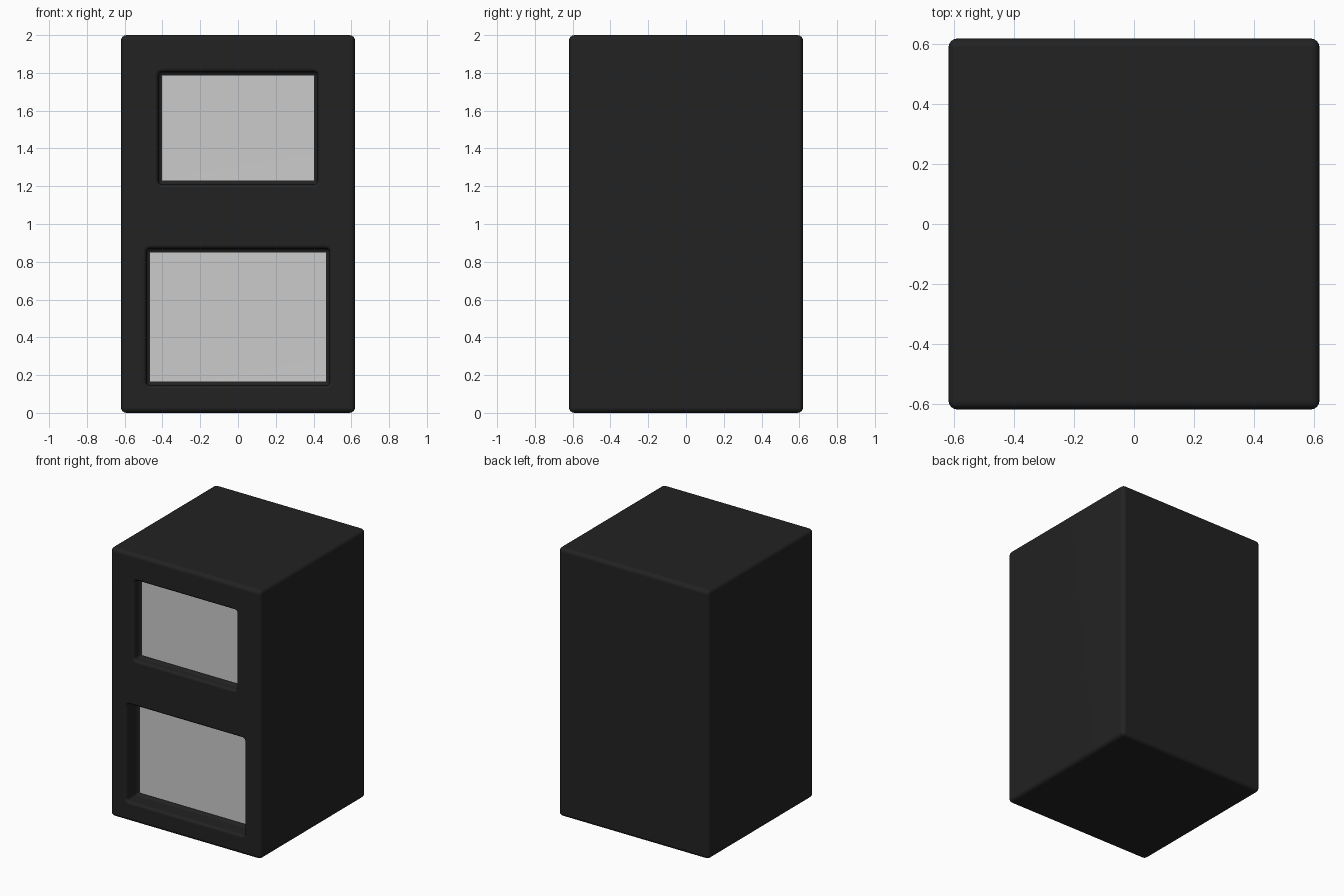
import bpy, bmesh, math

if "Cube" in bpy.data.objects:
    bpy.data.objects.remove(bpy.data.objects["Cube"])

R, SEG = 0.02, 4          # recess fillet radius and segments
HALF, HEIGHT = 0.62, 2.0  # cabinet half width and height
FRONT = -HALF


def material(name, value):
    m = bpy.data.materials.new(name)
    m.diffuse_color = (value, value, value, 1)
    m.use_nodes = True
    m.node_tree.nodes["Principled BSDF"].inputs["Base Color"].default_value = m.diffuse_color
    return m


black = material("matte black", 0.016)
grey = material("light grey", 0.6)


def new_object(name, bm):
    bmesh.ops.recalc_face_normals(bm, faces=bm.faces)
    me = bpy.data.meshes.new(name)
    bm.to_mesh(me)
    bm.free()
    ob = bpy.data.objects.new(name, me)
    bpy.context.collection.objects.link(ob)
    return ob


def rounded_rect(bm, hw, z0, z1, r, y):
    """Ring of vertices in the XZ plane with corner radius r."""
    ring = []
    corners = [(hw - r, z1 - r), (-hw + r, z1 - r), (-hw + r, z0 + r), (hw - r, z0 + r)]
    for q, (cx, cz) in enumerate(corners):
        for i in range(SEG + 1):
            a = math.pi / 2 * (q + i / SEG)
            ring.append(bm.verts.new((cx + r * math.cos(a), y, cz + r * math.sin(a))))
    return ring


def recess_cutter(name, hw, z0, z1, depth):
    """Rounded opening: flared rim, straight wall, filleted back."""
    back = FRONT + depth
    steps = [i / SEG * math.pi / 2 for i in range(SEG + 1)]
    profile = [(R, FRONT - 0.1)]
    profile += [(R * (1 - math.sin(a)), FRONT + R * (1 - math.cos(a))) for a in steps]
    profile += [(-R * (1 - math.cos(a)), back - R * (1 - math.sin(a))) for a in steps]
    bm = bmesh.new()
    rings = [rounded_rect(bm, hw + o, z0 - o, z1 + o, R + o, y) for o, y in profile]
    n = len(rings[0])
    for a, b in zip(rings, rings[1:]):
        for i in range(n):
            bm.faces.new((a[i], a[(i + 1) % n], b[(i + 1) % n], b[i]))
    bm.faces.new(rings[0])
    bm.faces.new(rings[-1])
    bmesh.ops.remove_doubles(bm, verts=bm.verts, dist=1e-5)
    ob = new_object(name, bm)
    ob.hide_render = True
    ob.hide_viewport = True
    return ob


# Cabinet block with rounded edges
bm = bmesh.new()
bmesh.ops.create_cube(bm, size=1)
for v in bm.verts:
    v.co = (v.co.x * 2 * HALF, v.co.y * 2 * HALF, (v.co.z + 0.5) * HEIGHT)
bmesh.ops.bevel(bm, geom=bm.edges[:], offset=0.03, segments=4, profile=0.5, affect='EDGES')
cabinet = new_object("cabinet", bm)

# Upper and lower recesses
cutters = [recess_cutter("upper_recess_cutter", 0.422, 1.21, 1.805, 0.065),
           recess_cutter("lower_recess_cutter", 0.485, 0.145, 0.87, 0.13)]
for c in cutters:
    mod = cabinet.modifiers.new(c.name, 'BOOLEAN')
    mod.operation = 'DIFFERENCE'
    mod.solver = 'EXACT'
    mod.object = c
dg = bpy.context.evaluated_depsgraph_get()
cut = bpy.data.meshes.new_from_object(cabinet.evaluated_get(dg))
cabinet.modifiers.clear()
cabinet.data = cut
for c in cutters:
    bpy.data.objects.remove(c)

# Grey panels are the flat backs of the recesses
cut.materials.clear()
cut.materials.append(black)
cut.materials.append(grey)
for p in cut.polygons:
    is_panel = p.normal.y < -0.99 and FRONT + 0.05 < p.center.y < 0
    p.material_index = 1 if is_panel else 0

# Smooth fillets, flat main faces
bpy.context.view_layer.objects.active = cabinet
cabinet.select_set(True)
bpy.ops.object.shade_smooth_by_angle(angle=math.radians(40))
weighted = cabinet.modifiers.new("weighted_normals", 'WEIGHTED_NORMAL')
weighted.keep_sharp = True
